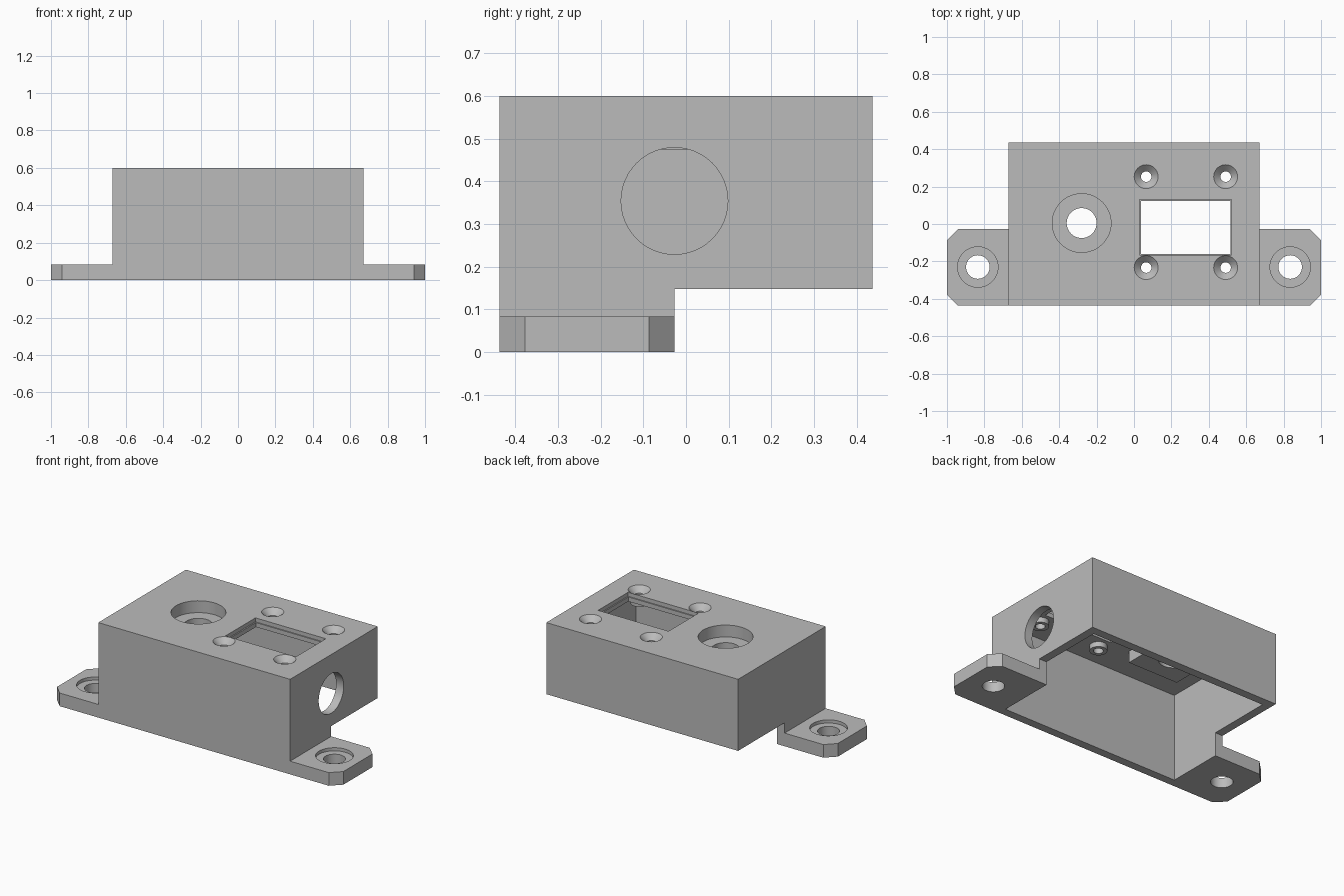
import bpy, bmesh, math
from mathutils import Matrix

cube = bpy.data.objects.get("Cube")
if cube:
    bpy.data.objects.remove(cube, do_unlink=True)

# Main dimensions
HX, HY, TOP = 0.67, 0.437, 0.60      # outer half width, half depth, height
STEP_Y, STEP_Z = -0.027, 0.148       # raised rear portion
WALL, CEILING = 0.053, 0.547
TAB = 0.083

grey = bpy.data.materials.new("light_grey")
grey.use_nodes = True
colour = (0.5, 0.5, 0.5, 1)
grey.diffuse_color = colour
grey.node_tree.nodes["Principled BSDF"].inputs["Base Color"].default_value = colour


def make(name, bm):
    bmesh.ops.recalc_face_normals(bm, faces=bm.faces)
    mesh = bpy.data.meshes.new(name)
    bm.to_mesh(mesh)
    bm.free()
    mesh.materials.append(grey)
    ob = bpy.data.objects.new(name, mesh)
    bpy.context.collection.objects.link(ob)
    return ob


def prism(name, points, offset):
    """Extrude a closed outline of 3D points along an offset."""
    bm = bmesh.new()
    face = bm.faces.new([bm.verts.new(p) for p in points])
    new = bmesh.ops.extrude_face_region(bm, geom=[face], use_keep_orig=True)["geom"]
    verts = [v for v in new if isinstance(v, bmesh.types.BMVert)]
    bmesh.ops.translate(bm, verts=verts, vec=offset)
    return make(name, bm)


def box(name, x0, x1, y0, y1, z0, z1):
    outline = [(x0, y0, z0), (x1, y0, z0), (x1, y1, z0), (x0, y1, z0)]
    return prism(name, outline, (0, 0, z1 - z0))


def cylinder(name, x, y, z0, z1, r0, r1=None):
    bm = bmesh.new()
    bmesh.ops.create_cone(bm, cap_ends=True, segments=48, radius1=r0,
                          radius2=r0 if r1 is None else r1, depth=z1 - z0,
                          matrix=Matrix.Translation((x, y, (z0 + z1) / 2)))
    return make(name, bm)


def combine(target, tool, operation):
    mod = target.modifiers.new(operation, "BOOLEAN")
    mod.operation, mod.solver, mod.object = operation, "EXACT", tool
    bpy.context.view_layer.objects.active = target
    bpy.ops.object.modifier_apply(modifier=mod.name)
    bpy.data.objects.remove(tool, do_unlink=True)


def add(tool):
    combine(housing, tool, "UNION")


def cut(tool):
    combine(housing, tool, "DIFFERENCE")


# Stepped housing block
side = [(-HY, 0), (STEP_Y, 0), (STEP_Y, STEP_Z), (HY, STEP_Z), (HY, TOP), (-HY, TOP)]
housing = prism("housing", [(-HX, y, z) for y, z in side], (2 * HX, 0, 0))

# Chamfered mounting tabs
C = 0.06
for s in (-1, 1):
    outline = [(0.64, -HY), (1 - C, -HY), (1, -HY + C), (1, STEP_Y - C),
               (1 - C, STEP_Y), (0.64, STEP_Y)]
    add(prism("tab", [(s * x, y, 0) for x, y in outline], (0, 0, TAB)))

# Hollow interior, open underneath
cut(box("cavity", WALL - HX, HX - WALL, WALL - HY, HY - WALL, -0.1, CEILING))

# Ceiling bosses
BX, BY, BR = -0.28, 0.005, 0.175
add(box("button_boss", BX - BR, BX + BR, BY - BR, BY + BR, 0.475, 0.57))
screws = [(x, y) for x in (0.065, 0.49) for y in (-0.233, 0.253)]
for x, y in screws:
    add(cylinder("screw_boss", x, y, 0.515, 0.57, 0.05))

# Countersunk screw holes
for x, y in screws:
    cut(cylinder("screw_hole", x, y, 0.4, 0.7, 0.028))
    cut(cylinder("countersink", x, y, 0.565, 0.605, 0.028, 0.069))

# Counterbored button hole
cut(cylinder("button_hole", BX, BY, 0.4, 0.7, 0.08))
cut(cylinder("button_counterbore", BX, BY, 0.525, 0.7, 0.157))

# Rectangular window with a fine lip
cut(box("window", 0.038, 0.515, -0.16, 0.124, 0.5, 0.7))
cut(box("window_lip", 0.03, 0.522, -0.167, 0.131, 0.575, 0.7))

# Counterbored tab holes
for s in (-1, 1):
    cut(cylinder("tab_hole", s * 0.835, -0.23, -0.1, 0.2, 0.063))
    cut(cylinder("tab_counterbore", s * 0.835, -0.23, 0.063, 0.2, 0.108))

# Round cable hole in the left wall
port = cylinder("port", 0, 0, -0.1, 0.1, 0.125)
port.data.transform(Matrix.Translation((0.64, -0.027, 0.354)) @ Matrix.Rotation(math.pi / 2, 4, "Y"))
cut(port)

# Clean coplanar seams and shade the round holes smoothly
bm = bmesh.new()
bm.from_mesh(housing.data)
bmesh.ops.remove_doubles(bm, verts=bm.verts, dist=0.0001)
bmesh.ops.dissolve_limit(bm, angle_limit=0.01, verts=bm.verts, edges=bm.edges)
bm.to_mesh(housing.data)
bm.free()
bpy.ops.object.select_all(action="DESELECT")
housing.select_set(True)
bpy.context.view_layer.objects.active = housing
bpy.ops.object.shade_smooth_by_angle(angle=math.radians(25))
